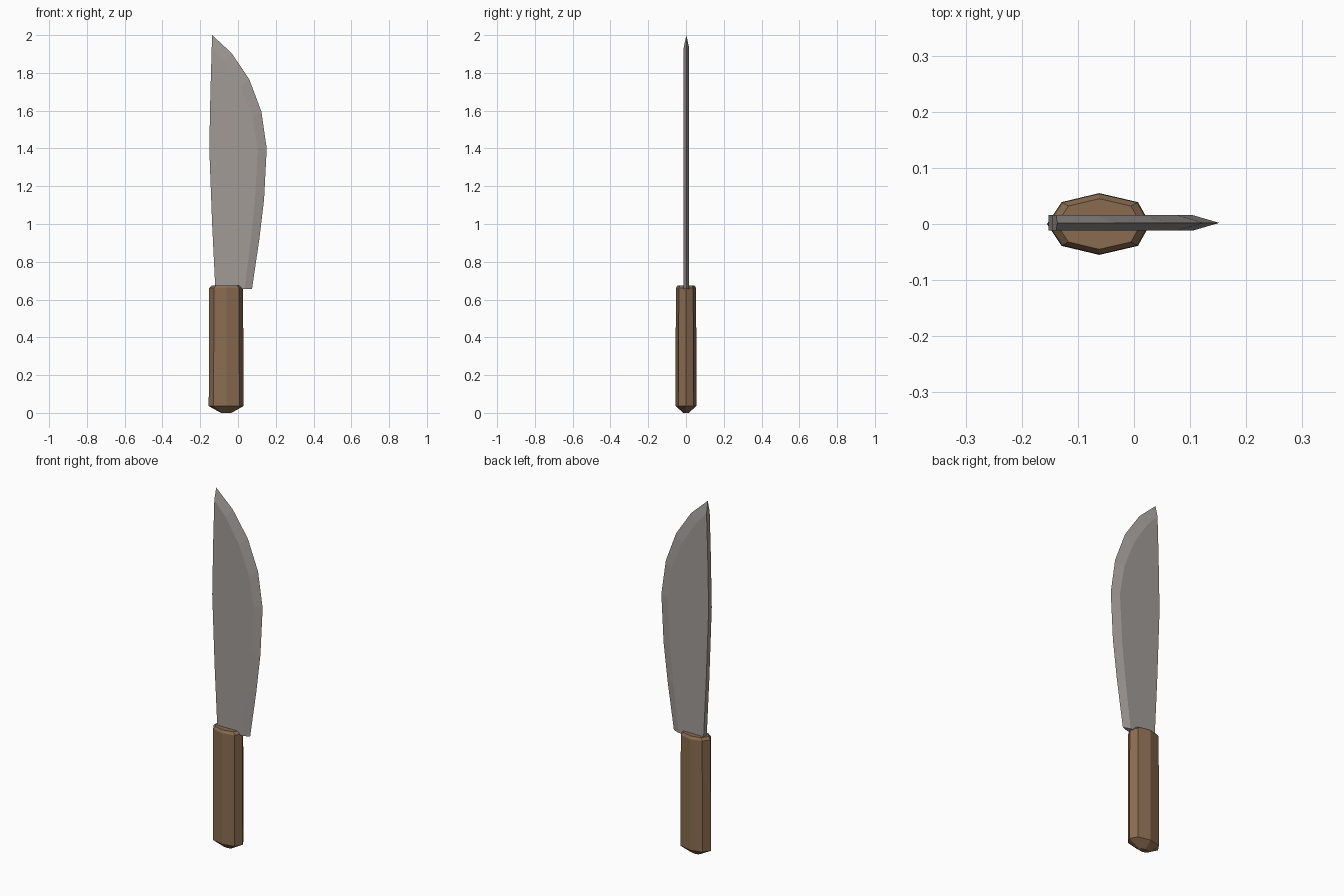
import bpy, bmesh

if "Cube" in bpy.data.objects:
    bpy.data.objects.remove(bpy.data.objects["Cube"])


def material(name, rgb):
    m = bpy.data.materials.new(name)
    m.diffuse_color = (*rgb, 1.0)
    m.use_nodes = True
    m.node_tree.nodes["Principled BSDF"].inputs["Base Color"].default_value = m.diffuse_color
    return m


def finish(bm, name, mat):
    bmesh.ops.recalc_face_normals(bm, faces=bm.faces[:])
    me = bpy.data.meshes.new(name)
    bm.to_mesh(me)
    bm.free()
    me.materials.append(mat)
    ob = bpy.data.objects.new(name, me)
    bpy.context.collection.objects.link(ob)
    return ob


steel = material("grey steel", (0.36, 0.33, 0.31))
wood = material("brown wood", (0.25, 0.148, 0.08))

# Blade: thick flat sides, a flat spine, and a bevel ground to a thin edge
MID, HALF = 0.002, 0.014
spine = [(-0.12, 0.655), (-0.137, 1.0), (-0.152, 1.4), (-0.146, 1.7), (-0.139, 1.935)]
inner = [(0.035, 0.655), (0.068, 0.92), (0.09, 1.13), (0.104, 1.40),
         (0.076, 1.57), (0.015, 1.725), (-0.07, 1.86)]
edge = [(0.074, 0.655), (0.113, 0.92), (0.138, 1.13), (0.152, 1.40),
        (0.124, 1.595), (0.06, 1.765), (-0.034, 1.905), (-0.137, 2.0)]

bm = bmesh.new()
edge_v = [bm.verts.new((x, MID, z)) for x, z in edge]
sides = []
for y in (MID - HALF, MID + HALF):
    sp = [bm.verts.new((x, y, z)) for x, z in spine]
    inn = [bm.verts.new((x, y, z)) for x, z in inner]
    bm.faces.new(sp + inn[::-1])
    ground = inn + [sp[-1]]
    for i in range(len(edge_v) - 1):
        bm.faces.new((ground[i], edge_v[i], edge_v[i + 1], ground[i + 1]))
    sides.append((sp, inn))
(sa, ia), (sb, ib) = sides
for i in range(len(sa) - 1):
    bm.faces.new((sa[i], sa[i + 1], sb[i + 1], sb[i]))
bm.faces.new((sa[-1], edge_v[-1], sb[-1]))
bm.faces.new((sa[0], ia[0], edge_v[0], ib[0], sb[0]))
finish(bm, "blade", steel)

# Handle: eight-sided grip lofted through rings, chamfered top, blunt butt
section = [(0.091, 0), (0.069, 0.039), (0, 0.055), (-0.067, 0.039),
           (-0.093, 0), (-0.067, -0.039), (0, -0.055), (0.069, -0.039)]
# each ring: height, x scale, y scale
rings = [(0.0, 0.30, 0.25), (0.036, 1.0, 1.0), (0.66, 0.98, 0.98), (0.674, 0.82, 0.82)]

bm = bmesh.new()
loops = [[bm.verts.new((-0.062 + x * sx, y * sy, z)) for x, y in section]
         for z, sx, sy in rings]
for lo, hi in zip(loops, loops[1:]):
    for i in range(8):
        j = (i + 1) % 8
        bm.faces.new((lo[i], lo[j], hi[j], hi[i]))
bm.faces.new(loops[0])
bm.faces.new(loops[-1])
finish(bm, "handle", wood)
